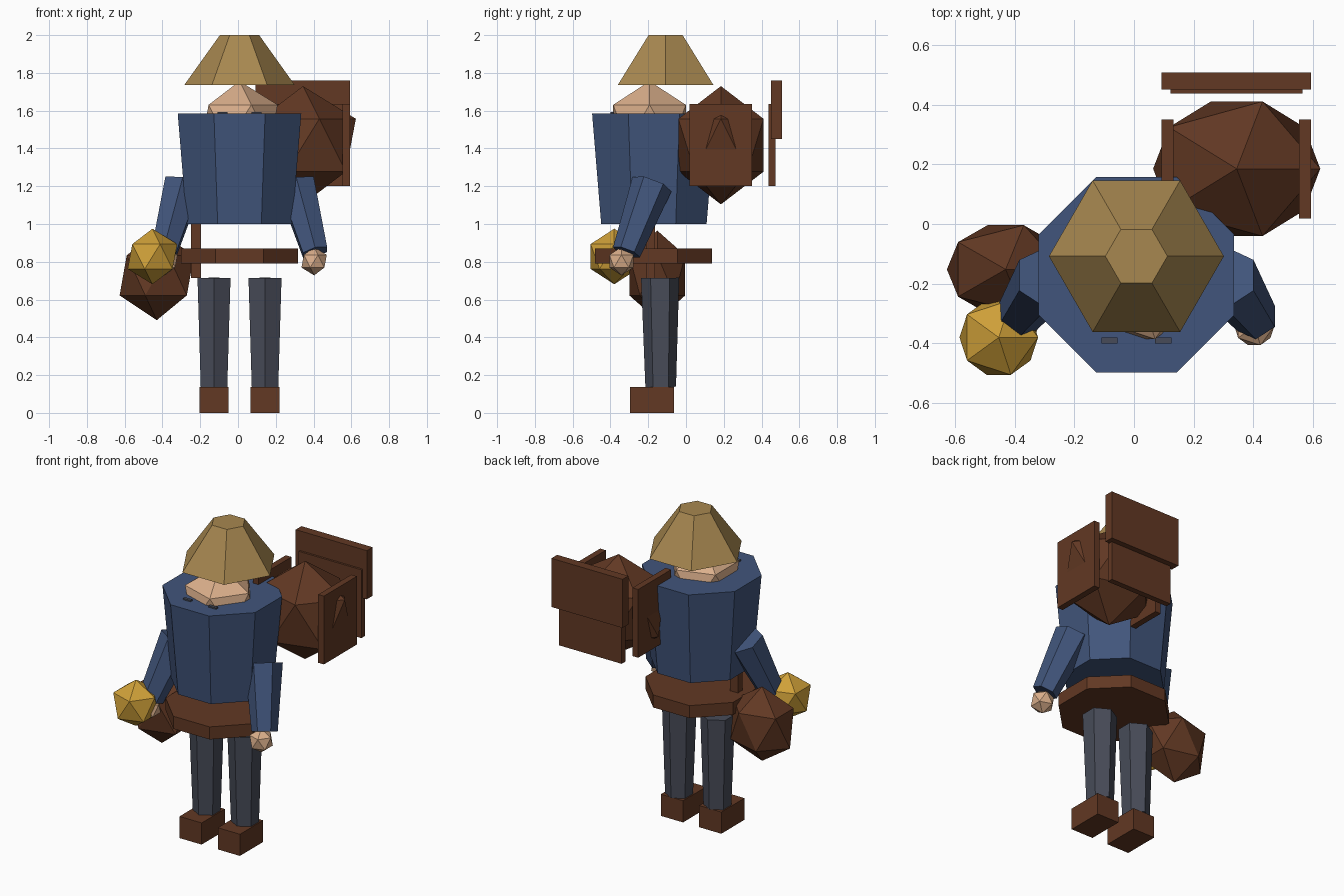
import bpy, bmesh, math
from mathutils import Vector

cube = bpy.data.objects.get("Cube")
if cube:
    bpy.data.objects.remove(cube, do_unlink=True)


def material(name, rgb):
    m = bpy.data.materials.new(name)
    m.use_nodes = True
    m.diffuse_color = (*rgb, 1)
    m.node_tree.nodes["Principled BSDF"].inputs["Base Color"].default_value = (*rgb, 1)
    return m


BLUE = material("coat blue", (0.053, 0.091, 0.2))
BROWN = material("leather brown", (0.122, 0.04, 0.017))
STRAW = material("straw", (0.39, 0.245, 0.08))
GOLD = material("gold", (0.62, 0.35, 0.04))
SKIN = material("skin", (0.71, 0.43, 0.26))
GREY = material("trouser grey", (0.064, 0.071, 0.098))
MID = 0.008  # x of the figure's own centre line


def finish(name, bm, mat):
    bmesh.ops.recalc_face_normals(bm, faces=bm.faces)
    mesh = bpy.data.meshes.new(name)
    bm.to_mesh(mesh)
    bm.free()
    mesh.materials.append(mat)
    ob = bpy.data.objects.new(name, mesh)
    bpy.context.collection.objects.link(ob)
    return ob


def frustum(name, mat, low, high, r_low, r_high, sides, phase=0.0):
    """Capped tapered prism between two points; phase is a fraction of one side."""
    low, high = Vector(low), Vector(high)
    axis = (high - low).normalized()
    v = axis.cross(Vector((1, 0, 0))).normalized()
    u = v.cross(axis).normalized()
    bm = bmesh.new()
    rings = []
    for centre, r in ((low, r_low), (high, r_high)):
        angles = [math.tau * (i + phase) / sides for i in range(sides)]
        rings.append([bm.verts.new(centre + r * (math.cos(a) * u + math.sin(a) * v))
                      for a in angles])
    for ring in rings:
        bm.faces.new(ring)
    a, b = rings
    for i in range(sides):
        j = (i + 1) % sides
        bm.faces.new((a[i], a[j], b[j], b[i]))
    return finish(name, bm, mat)


def box(name, mat, low, high):
    bm = bmesh.new()
    bmesh.ops.create_cube(bm, size=1)
    for vert in bm.verts:
        vert.co = [(l + h) / 2 + c * (h - l) for c, l, h in zip(vert.co, low, high)]
    return finish(name, bm, mat)


def ball(name, mat, centre, radii):
    bm = bmesh.new()
    bmesh.ops.create_icosphere(bm, subdivisions=1, radius=1)
    for vert in bm.verts:
        vert.co = [c + p * r for c, p, r in zip(centre, vert.co, radii)]
    return finish(name, bm, mat)


# Coat, belt, head and hat
frustum("coat", BLUE, (MID, -0.17, 1.0), (MID, -0.17, 1.585), 0.302, 0.354, 8, 0.5)
frustum("belt", BROWN, (MID, -0.172, 0.79), (MID, -0.172, 0.87), 0.334, 0.334, 8, 0.5)
ball("head", SKIN, (MID, -0.193, 1.53), (0.226,) * 3)
frustum("hat", STRAW, (MID, -0.108, 1.735), (MID, -0.108, 2.0), 0.293, 0.104, 6)

# Paired limbs and eyes
for side, s in (("left", 1), ("right", -1)):
    x = MID + s * 0.135
    frustum(side + "_leg", GREY, (x, -0.134, 0.138), (x, -0.137, 0.715), 0.081, 0.101, 6, 0.5)
    box(side + "_boot", BROWN, (x - 0.078, -0.296, 0), (x + 0.078, -0.063, 0.138))
    frustum(side + "_arm", BLUE, (MID + s * 0.4, -0.315, 0.85),
            (MID + s * 0.3, -0.18, 1.21), 0.076, 0.11, 6, 0.5)
    ball(side + "_hand", SKIN, (MID + s * 0.395, -0.342, 0.803), (0.075,) * 3)
    x = MID + s * 0.09
    box(side + "_eye", GREY, (x - 0.027, -0.4, 1.57), (x + 0.027, -0.381, 1.594))

# Things carried at the right side
ball("lantern", GOLD, (-0.453, -0.38, 0.828), (0.147,) * 3)
ball("hip_bag", BROWN, (-0.43, -0.152, 0.728), (0.22, 0.174, 0.237))
box("hip_strap", BROWN, (-0.25, -0.21, 0.715), (-0.195, -0.165, 1.1))

# Pack with side and back boards
ball("pack", BROWN, (0.344, 0.185, 1.417), (0.313, 0.265, 0.313))
for side, x in (("right", 0.092), ("left", 0.553)):
    box(side + "_pack_board", BROWN, (x, 0.018, 1.2), (x + 0.04, 0.35, 1.635))
box("back_upper_board", BROWN, (0.092, 0.45, 1.45), (0.593, 0.508, 1.76))
box("back_lower_board", BROWN, (0.122, 0.437, 1.2), (0.564, 0.473, 1.635))
